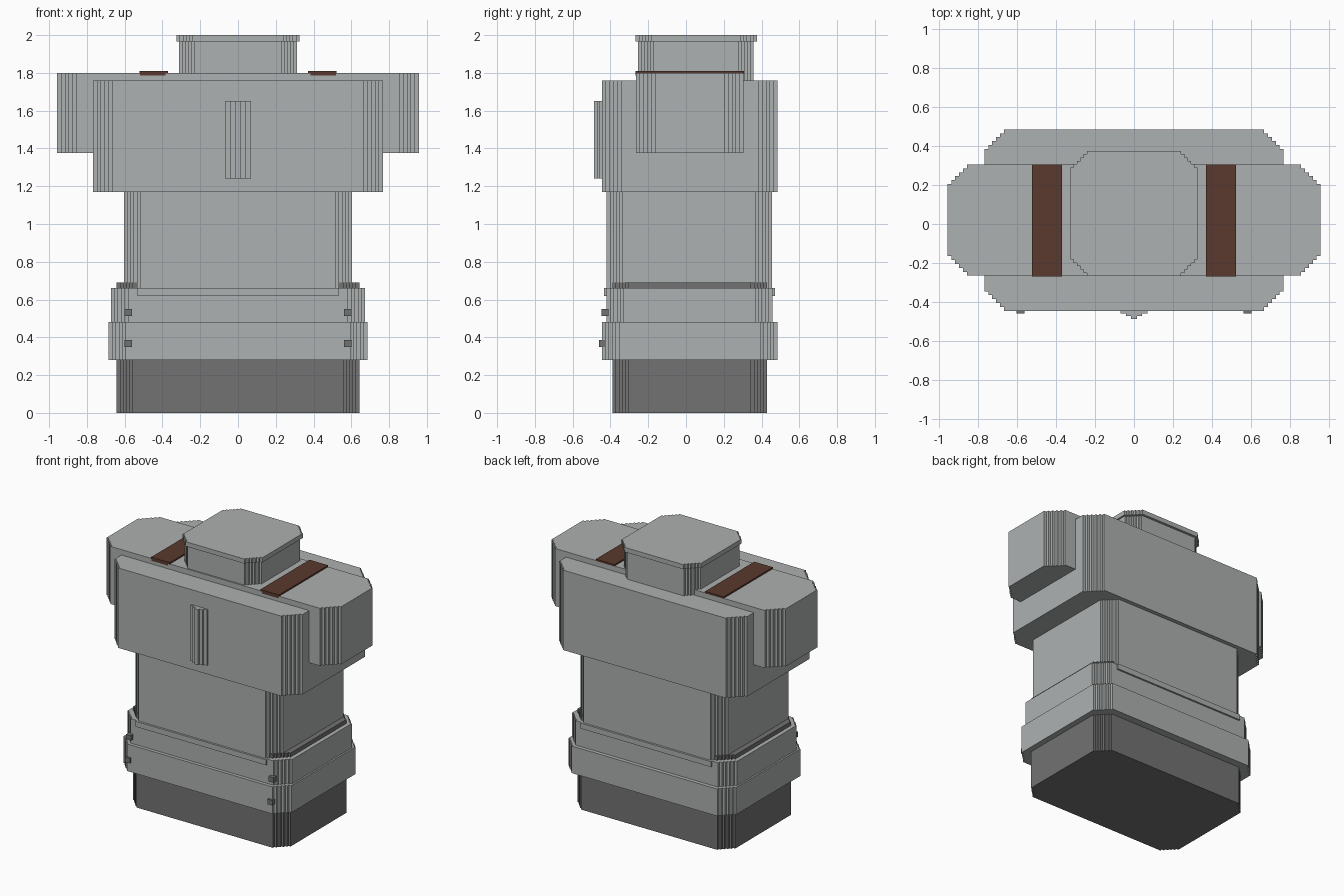
import bpy, bmesh

if "Cube" in bpy.data.objects:
    bpy.data.objects.remove(bpy.data.objects["Cube"])


def material(name, rgb):
    m = bpy.data.materials.new(name)
    m.diffuse_color = (*rgb, 1)
    m.use_nodes = True
    m.node_tree.nodes["Principled BSDF"].inputs["Base Color"].default_value = m.diffuse_color
    return m


GREY = material("light grey", (0.42, 0.44, 0.44))
DARK = material("dark grey", (0.17, 0.17, 0.17))
BROWN = material("brown", (0.10, 0.042, 0.026))


def stepped_outline(x0, x1, y0, y1, c, n=5):
    """Rectangle whose four corners are cut away in n small stair steps."""
    if c == 0:
        return [(x1, y1), (x0, y1), (x0, y0), (x1, y0)]
    s = c / n
    corner = []                      # offsets inward from a corner
    for k in range(n):
        corner += [(c - k * s, k * s), (c - k * s, (k + 1) * s)]
    corner.append((0, c))
    pts = [(x1 - a, y1 - b) for a, b in corner]
    pts += [(x1 - a, y0 + b) for a, b in reversed(corner)]
    pts += [(x0 + a, y0 + b) for a, b in corner]
    pts += [(x0 + a, y1 - b) for a, b in reversed(corner)]
    return pts[::-1]


def prism(name, outline, z0, z1, mat):
    bm = bmesh.new()
    face = bm.faces.new([bm.verts.new((x, y, z0)) for x, y in outline])
    top = bmesh.ops.extrude_face_region(bm, geom=[face])["geom"]
    for v in top:
        if isinstance(v, bmesh.types.BMVert):
            v.co.z = z1
    bmesh.ops.recalc_face_normals(bm, faces=bm.faces)
    me = bpy.data.meshes.new(name)
    bm.to_mesh(me)
    bm.free()
    me.materials.append(mat)
    ob = bpy.data.objects.new(name, me)
    bpy.context.collection.objects.link(ob)
    return ob


def block(name, x, y, z, mat=GREY, c=0.0):
    return prism(name, stepped_outline(*x, *y, c), *z, mat)


# Stacked body, bottom to top
block("base", (-.643, .643), (-.39, .43), (0, .69), DARK, .085)
block("lower_belt", (-.685, .685), (-.445, .485), (.28, .48), GREY, .09)
block("upper_belt", (-.673, .673), (-.42, .457), (.48, .66), GREY, .09)
block("waist_flange", (-.533, .533), (-.435, .47), (.62, .66))
block("torso", (-.603, .603), (-.42, .455), (.66, 1.17), GREY, .085)
block("chest", (-.767, .767), (-.445, .485), (1.17, 1.76), GREY, .1)
block("shoulders", (-.957, .957), (-.265, .305), (1.375, 1.8), GREY, .1)
block("neck", (-.313, .313), (-.255, .357), (1.76, 1.966), GREY, .08)
block("cap", (-.326, .326), (-.267, .375), (1.966, 2.0), GREY, .085)

# Stepped ridge on the chest front
ridge = [(.068, -.44), (.068, -.458), (.04, -.458), (.04, -.472),
         (.016, -.472), (.016, -.487)]
ridge += [(-x, y) for x, y in reversed(ridge)]
prism("chest_ridge", ridge, 1.24, 1.65, GREY)

for side, s in (("left", -1), ("right", 1)):
    # Shoulder straps with a narrower lower layer
    x = sorted((s * .37, s * .522))
    block(f"strap_{side}", x, (-.268, .306), (1.797, 1.811), BROWN)
    x = sorted((s * .385, s * .518))
    block(f"strap_underside_{side}", x, (-.268, .3), (1.785, 1.797), BROWN)
    # Small studs on the belts
    x = sorted((s * .562, s * .602))
    block(f"upper_stud_{side}", x, (-.447, -.41), (.513, .55), DARK)
    block(f"lower_stud_{side}", x, (-.46, -.43), (.35, .387), DARK)
